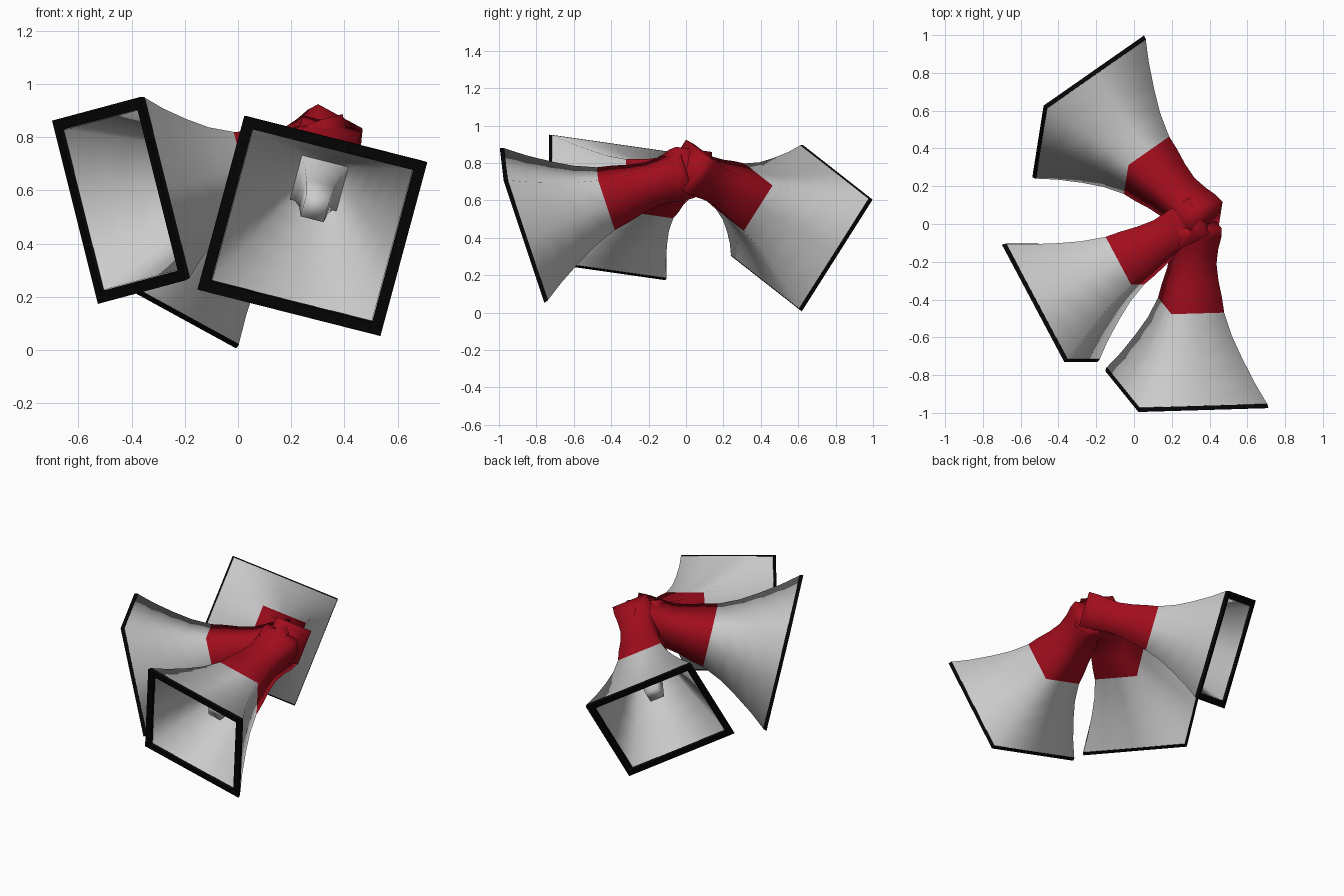
import bpy, bmesh, math
from mathutils import Vector

if "Cube" in bpy.data.objects:
    bpy.data.objects.remove(bpy.data.objects["Cube"])


def material(name, color):
    m = bpy.data.materials.new(name)
    m.diffuse_color = color
    m.use_nodes = True
    m.node_tree.nodes["Principled BSDF"].inputs["Base Color"].default_value = m.diffuse_color
    return m


RED = material("red", (0.36, 0.004, 0.012, 1))
BLACK = material("black", (0.002, 0.002, 0.002, 1))


def loft(name, frame, profile, mat=None, cap=False, smooth=None):
    """Square tube along a bell axis; profile = (distance behind rim, half width)."""
    origin, u, v, n = frame
    bm = bmesh.new()
    ring = [(-1, -1), (0, -1), (1, -1), (1, 0), (1, 1), (0, 1), (-1, 1), (-1, 0)]
    loops = [[bm.verts.new(origin - n * d + (u * a + v * b) * h) for a, b in ring]
             for d, h in profile]
    for p, q in zip(loops, loops[1:]):
        for i in range(8):
            j = (i + 1) % 8
            bm.faces.new((p[i], p[j], q[j], q[i]))
    if cap:
        bm.faces.new(loops[-1])
    bmesh.ops.remove_doubles(bm, verts=bm.verts, dist=1e-5)
    bmesh.ops.recalc_face_normals(bm, faces=bm.faces)
    me = bpy.data.meshes.new(name)
    bm.to_mesh(me)
    bm.free()
    ob = bpy.data.objects.new(name, me)
    bpy.context.collection.objects.link(ob)
    if mat:
        me.materials.append(mat)
    if smooth:
        bpy.ops.object.select_all(action='DESELECT')
        ob.select_set(True)
        bpy.context.view_layer.objects.active = ob
        bpy.ops.object.shade_smooth_by_angle(angle=math.radians(smooth))
    return ob


def bell(tag, c0, c1, c3, end=0.93, h_end=0.115):
    """Bell whose square mouth has corner c0 with neighbours c1 and c3."""
    c0, c1, c3 = Vector(c0), Vector(c1), Vector(c3)
    origin = (c1 + c3) / 2
    u = (c1 - c0).normalized()
    v = (c3 - c0).normalized()
    n = -u.cross(v).normalized()
    if n.dot(origin - Vector((0.33, 0, 0.77))) < 0:
        n = -n
    f = (origin + n * 0.012, u, v, n)
    # white flared cup: outer wall, then inner wall folding into the pistil
    loft("outer_cup_" + tag, f, [(0.02, 0.35), (0.12, 0.292), (0.24, 0.232),
                                 (0.35, 0.183), (0.47, 0.144)], smooth=100)
    loft("inner_cup_" + tag, f, [(0.015, 0.31), (0.12, 0.265), (0.24, 0.212),
                                 (0.36, 0.163), (0.47, 0.12), (0.53, 0.09),
                                 (0.47, 0.072), (0.36, 0.055), (0.22, 0.045)],
         cap=True, smooth=130)
    # black rim frame
    loft("rim_" + tag, f, [(0, 0.355), (0.022, 0.350), (0.022, 0.312), (0, 0.312),
                           (0, 0.355)], BLACK)
    # red base with a waist and a flared end
    loft("red_base_" + tag, f, [(0.47, 0.144), (0.55, 0.131), (0.64, 0.112),
                                (0.73, 0.10), (0.81, 0.104), (0.88, h_end),
                                (end, h_end)], RED, cap=True, smooth=100)


bell("front", (0.03, -0.98, 0.87), (0.70, -0.96, 0.70), (-0.14, -0.77, 0.24))
bell("left", (-0.69, -0.10, 0.86), (-0.355, -0.73, 0.95), (-0.52, -0.10, 0.18),
     end=0.96, h_end=0.11)
bell("back", (-0.47, 0.62, 0.90), (0.06, 0.99, 0.61), (-0.53, 0.24, 0.30),
     end=0.94, h_end=0.112)
